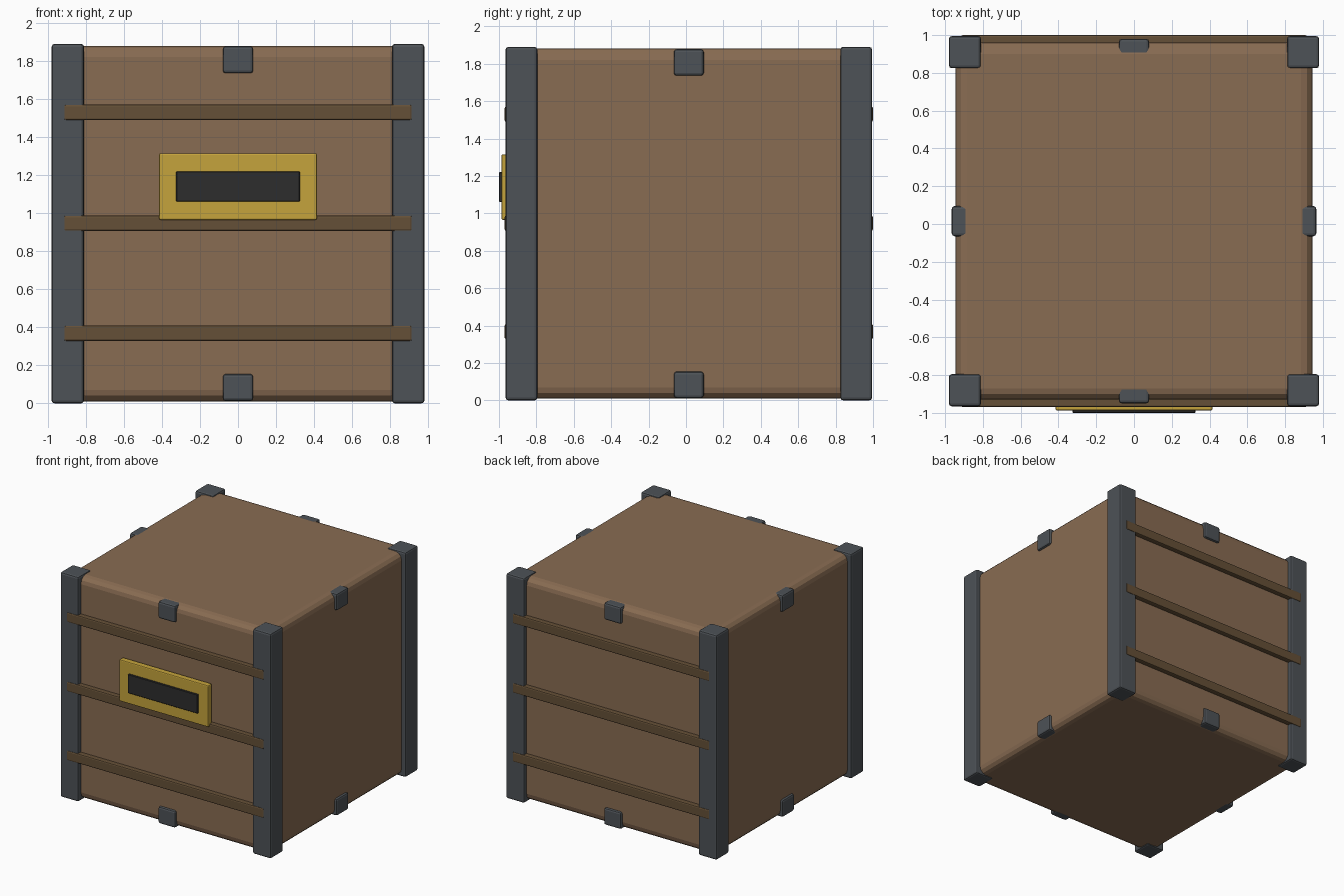
import bpy

if "Cube" in bpy.data.objects:
    bpy.data.objects.remove(bpy.data.objects["Cube"], do_unlink=True)


def material(name, rgb):
    m = bpy.data.materials.new(name)
    m.use_nodes = True
    m.diffuse_color = (*rgb, 1)
    m.node_tree.nodes["Principled BSDF"].inputs["Base Color"].default_value = (*rgb, 1)
    return m


wood = material("brown wood", (0.25, 0.15, 0.085))
dark_wood = material("dark wood", (0.13, 0.08, 0.038))
steel = material("grey steel", (0.075, 0.085, 0.095))
gold = material("gold", (0.56, 0.37, 0.045))
black = material("black", (0.026, 0.026, 0.026))

CY = 0.015   # depth centre of the crate body
CZ = 0.945   # height centre


def box(name, centre, size, mat, bevel, segments=2):
    """Bevelled box with flat faces."""
    bpy.ops.mesh.primitive_cube_add(size=1, location=centre)
    ob = bpy.context.object
    ob.name = name
    ob.scale = size
    bpy.ops.object.transform_apply(location=False, rotation=False, scale=True)
    ob.data.materials.append(mat)
    mod = ob.modifiers.new("Bevel", "BEVEL")
    mod.width = bevel
    mod.segments = segments
    return ob


# Crate body
box("crate_body", (0, CY, CZ), (1.89, 1.89, 1.87), wood, 0.06, 3)

# Corner posts
for sx, side in ((-1, "right"), (1, "left")):
    for sy, end in ((-1, "front"), (1, "back")):
        box(f"{end}_{side}_post", (sx * 0.895, CY + sy * 0.895, CZ),
            (0.17, 0.17, 1.89), steel, 0.015)

# Straps through the body, showing as clips at the edge midpoints
for z, level in ((0.083, "lower"), (1.807, "upper")):
    box(f"{level}_long_strap", (0, CY, z), (0.16, 1.93, 0.142), steel, 0.015)
    box(f"{level}_cross_strap", (0, CY, z), (1.93, 0.16, 0.142), steel, 0.015)

# Horizontal slats on front and back
for sy, end in ((-1, "front"), (1, "back")):
    for z, level in ((0.368, "lower"), (0.947, "middle"), (1.53, "upper")):
        box(f"{end}_{level}_slat", (0, CY + sy * 0.96, z),
            (1.83, 0.05, 0.082), dark_wood, 0.01)

# Front name plate
box("plate_frame", (0, -0.962, 1.14), (0.83, 0.05, 0.35), gold, 0.008)
box("plate_panel", (0, -0.98, 1.14), (0.65, 0.04, 0.16), black, 0.004, 1)
